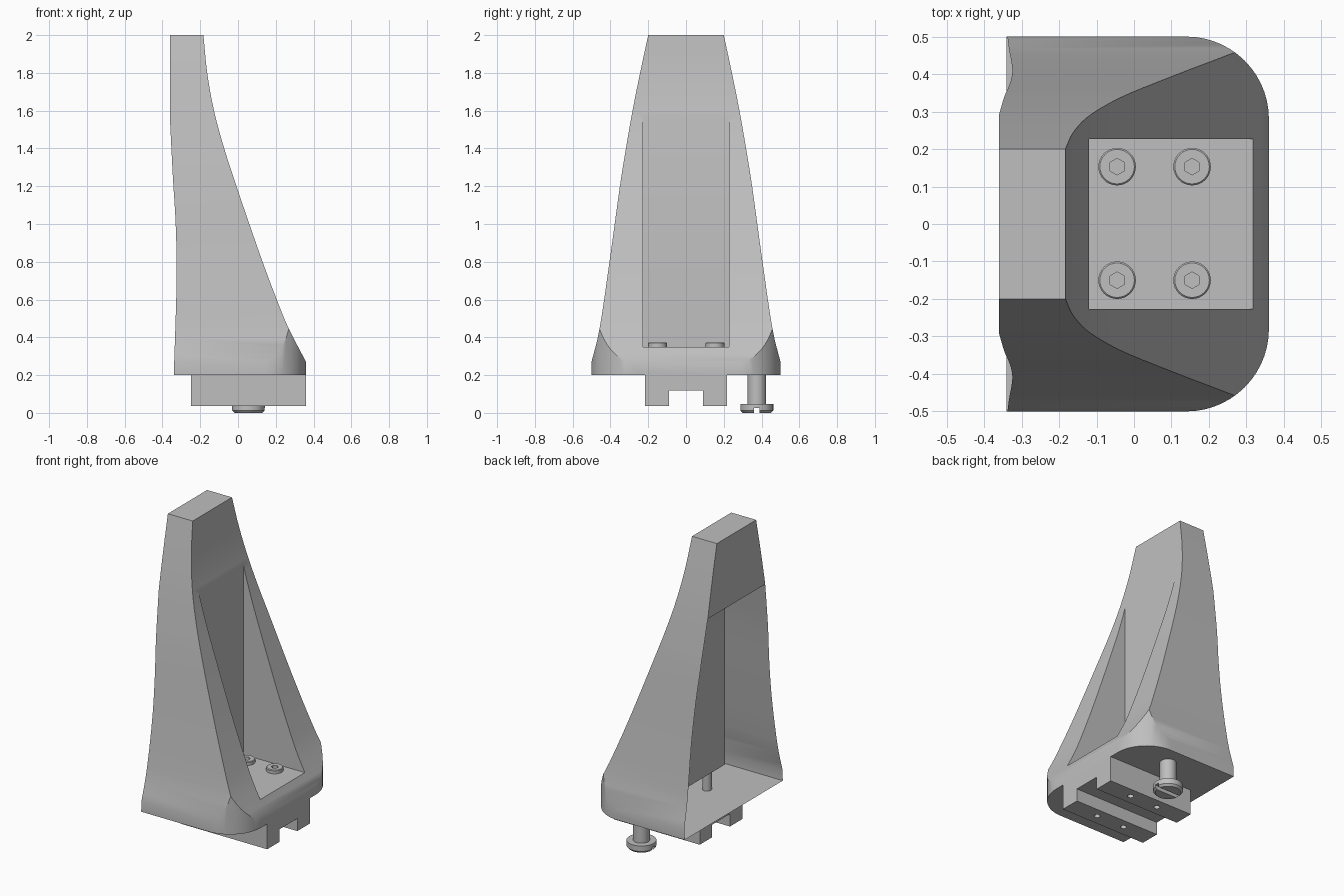
import bpy, bmesh, math
from mathutils import Vector

cube = bpy.data.objects.get("Cube")
if cube:
    bpy.data.objects.remove(cube, do_unlink=True)

grey = bpy.data.materials.new("light_grey")
grey.use_nodes = True
grey.diffuse_color = (0.52, 0.52, 0.52, 1)
grey.node_tree.nodes["Principled BSDF"].inputs["Base Color"].default_value = grey.diffuse_color


def finish(name, bm):
    bmesh.ops.recalc_face_normals(bm, faces=bm.faces)
    mesh = bpy.data.meshes.new(name)
    bm.to_mesh(mesh)
    bm.free()
    mesh.materials.append(grey)
    ob = bpy.data.objects.new(name, mesh)
    bpy.context.collection.objects.link(ob)
    return ob


def prism(name, outline, axis, lo, hi):
    """Extrude a closed 2D outline along x, y or z."""
    bm = bmesh.new()
    verts = []
    for a, b in outline:
        co = [a, b]
        co.insert("xyz".index(axis), lo)
        verts.append(bm.verts.new(co))
    face = bm.faces.new(verts)
    new = bmesh.ops.extrude_face_region(bm, geom=[face])["geom"]
    shift = Vector([hi - lo if c == axis else 0 for c in "xyz"])
    bmesh.ops.translate(bm, verts=[g for g in new if isinstance(g, bmesh.types.BMVert)], vec=shift)
    return finish(name, bm)


def box(name, x0, x1, y0, y1, z0, z1):
    return prism(name, [(x0, y0), (x1, y0), (x1, y1), (x0, y1)], "z", z0, z1)


def disc(x, y, r, n, start=0.0):
    return [(x + r * math.cos(start + math.tau * i / n),
             y + r * math.sin(start + math.tau * i / n)) for i in range(n)]


def lathe(name, profile, x, y, n=32):
    """Turn a closed (radius, height) profile into a solid."""
    bm = bmesh.new()
    rings = [[bm.verts.new((px, py, z)) for px, py in disc(x, y, r, n)] for r, z in profile]
    for low, high in zip(rings, rings[1:]):
        for i in range(n):
            j = (i + 1) % n
            bm.faces.new((low[i], low[j], high[j], high[i]))
    bm.faces.new(rings[0])
    bm.faces.new(rings[-1])
    return finish(name, bm)


def boolean(ob, cutter, operation="DIFFERENCE"):
    mod = ob.modifiers.new("cut", "BOOLEAN")
    mod.operation, mod.object, mod.solver = operation, cutter, "EXACT"
    graph = bpy.context.evaluated_depsgraph_get()
    mesh = bpy.data.meshes.new_from_object(ob.evaluated_get(graph))
    ob.modifiers.clear()
    ob.data = mesh
    bpy.data.objects.remove(cutter, do_unlink=True)


def smooth(ob, degrees=30):
    bpy.ops.object.select_all(action="DESELECT")
    ob.select_set(True)
    bpy.context.view_layer.objects.active = ob
    bpy.ops.object.shade_smooth_by_angle(angle=math.radians(degrees))


def curve(points, steps=4):
    """Smooth path through the given points."""
    p = [Vector(q) for q in points]
    p = [2 * p[0] - p[1]] + p + [2 * p[-1] - p[-2]]
    out = []
    for a, b, c, d in zip(p, p[1:], p[2:], p[3:]):
        for i in range(steps):
            t = i / steps
            out.append(0.5 * (2 * b + (c - a) * t + (2 * a - 5 * b + 4 * c - d) * t * t
                              + (3 * b - a - 3 * c + d) * t ** 3))
    return [tuple(q) for q in out] + [tuple(p[-2])]


BASE, FLOOR, TOP, BACK_SPLIT = 0.2, 0.35, 2.0, 1.55

# Body: front profile, side profile and rounded plan intersected
front = curve([(-0.183, TOP), (-0.163, 1.8), (-0.127, 1.6), (-0.073, 1.4), (-0.008, 1.2),
               (0.06, 1.0), (0.13, 0.8), (0.205, 0.6), (0.267, 0.45), (0.36, 0.27)])
back = curve([(-0.34, BASE), (-0.325, 0.7), (-0.33, 1.0), (-0.345, 1.25), (-0.36, BACK_SPLIT)])
body = prism("tapered_body", front + [(0.36, BASE)] + back + [(-0.36, TOP)], "y", -0.6, 0.6)

side = curve([(0.2, TOP), (0.243, 1.8), (0.283, 1.6), (0.318, 1.4), (0.35, 1.2),
              (0.405, 0.8), (0.457, 0.45), (0.5, 0.27)])
side.append((0.5, BASE - 0.1))
side[0:0] = [(0.19, TOP + 0.05)]
mirrored = [(-y, z) for y, z in reversed(side)]
boolean(body, prism("side_shape", side + mirrored, "x", -0.5, 0.5), "INTERSECT")

r = 0.22
corner = [(0.36 - r + r * math.cos(a), 0.5 - r + r * math.sin(a))
          for a in (math.pi / 2 * i / 14 for i in range(15))]
plan = corner + [(-0.5, 0.5), (-0.5, -0.5)] + [(x, -y) for x, y in reversed(corner)]
boolean(body, prism("plan_shape", plan, "z", 0.1, 2.1), "INTERSECT")

# Open pocket at the wide side
boolean(body, box("pocket", -0.12, 0.32, -0.227, 0.227, FLOOR, 2.2))

# The lower back is open, leaving a thin shell
bm = bmesh.new()
bm.from_mesh(body.data)
bm.normal_update()
gone = [f for f in bm.faces if f.normal.x < -0.7 and f.calc_center_median().x < -0.3
        and f.calc_center_median().z < BACK_SPLIT]
bmesh.ops.delete(bm, geom=gone, context="FACES")
bm.to_mesh(body.data)
bm.free()
smooth(body)

# Slotted mounting block below the body
half, slot, foot, roof = 0.217, 0.09, 0.037, 0.118
outline = [(-half, BASE), (-half, foot), (-slot, foot), (-slot, roof),
           (slot, roof), (slot, foot), (half, foot), (half, BASE)]
block = prism("mounting_block", outline, "x", -0.25, 0.36)

# Socket screws through the pocket floor, with bores in the block
for i, x in enumerate((-0.045, 0.155)):
    for j, y in enumerate((-0.15, 0.153)):
        tag = f"{('inner', 'outer')[i]}_{('front', 'rear')[j]}"
        boolean(block, prism("bore", disc(x, y, 0.018, 16), "z", 0, 0.13))
        head = lathe(f"socket_screw_{tag}",
                     [(0.028, BASE), (0.028, FLOOR), (0.05, FLOOR), (0.05, 0.369), (0.046, 0.373)], x, y)
        boolean(head, prism("hex_socket", disc(x, y, 0.022, 6, math.pi / 2), "z", 0.355, 0.4))
        smooth(head)
smooth(block)

# Slotted locating screw beside the block
sx, sy = 0.055, 0.375
screw = lathe("slotted_screw", [(0.075, 0), (0.087, 0.013), (0.087, 0.048),
                                (0.049, 0.048), (0.049, BASE + 0.04)], sx, sy, 40)
boolean(screw, box("screw_slot", sx - 0.1, sx + 0.1, sy - 0.014, sy + 0.014, -0.05, 0.026))
smooth(screw)
